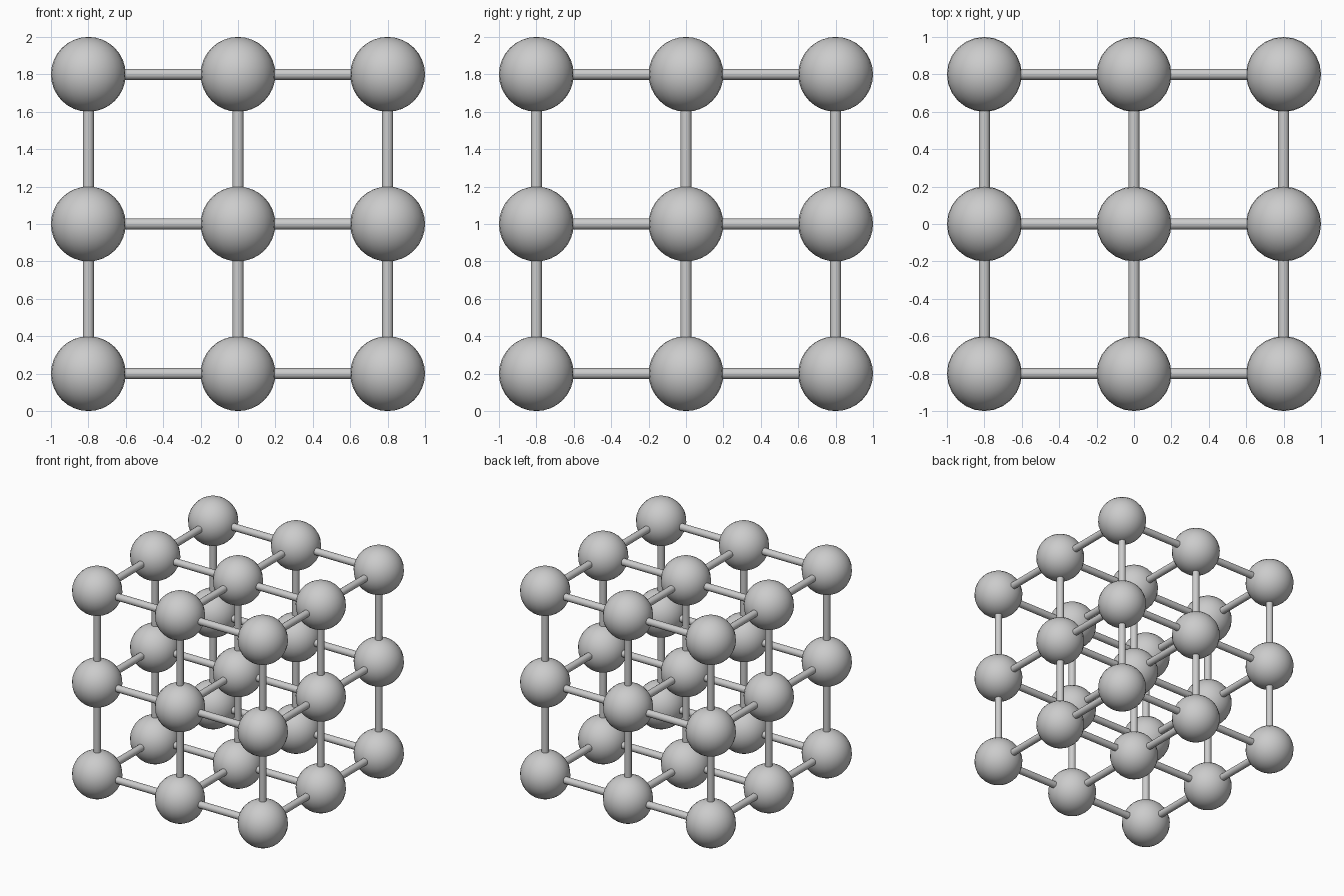
import bpy
from math import pi

if "Cube" in bpy.data.objects:
    bpy.data.objects.remove(bpy.data.objects["Cube"])

STEP, BALL_R, ROD_R = 0.8, 0.2, 0.03
LEVELS = (-STEP, 0, STEP)
MID_Z = 1.0


def smooth(name):
    ob = bpy.context.object
    ob.name = name
    bpy.ops.object.shade_smooth_by_angle()


# lattice balls
for x in LEVELS:
    for y in LEVELS:
        for z in LEVELS:
            bpy.ops.mesh.primitive_uv_sphere_add(
                segments=24, ring_count=16, radius=BALL_R,
                location=(x, y, z + MID_Z))
            smooth("ball")

# rods spanning the gaps between neighbouring balls, along each axis
ROTATIONS = {"x": (0, pi / 2, 0), "y": (pi / 2, 0, 0), "z": (0, 0, 0)}
for axis, rotation in ROTATIONS.items():
    for u in LEVELS:
        for v in LEVELS:
            for mid in (-STEP / 2, STEP / 2):
                pos = [u, v]
                pos.insert("xyz".index(axis), mid)
                bpy.ops.mesh.primitive_cylinder_add(
                    vertices=16, radius=ROD_R, depth=STEP - 2 * BALL_R + 0.02,
                    location=(pos[0], pos[1], pos[2] + MID_Z),
                    rotation=rotation)
                smooth("rod_" + axis)
